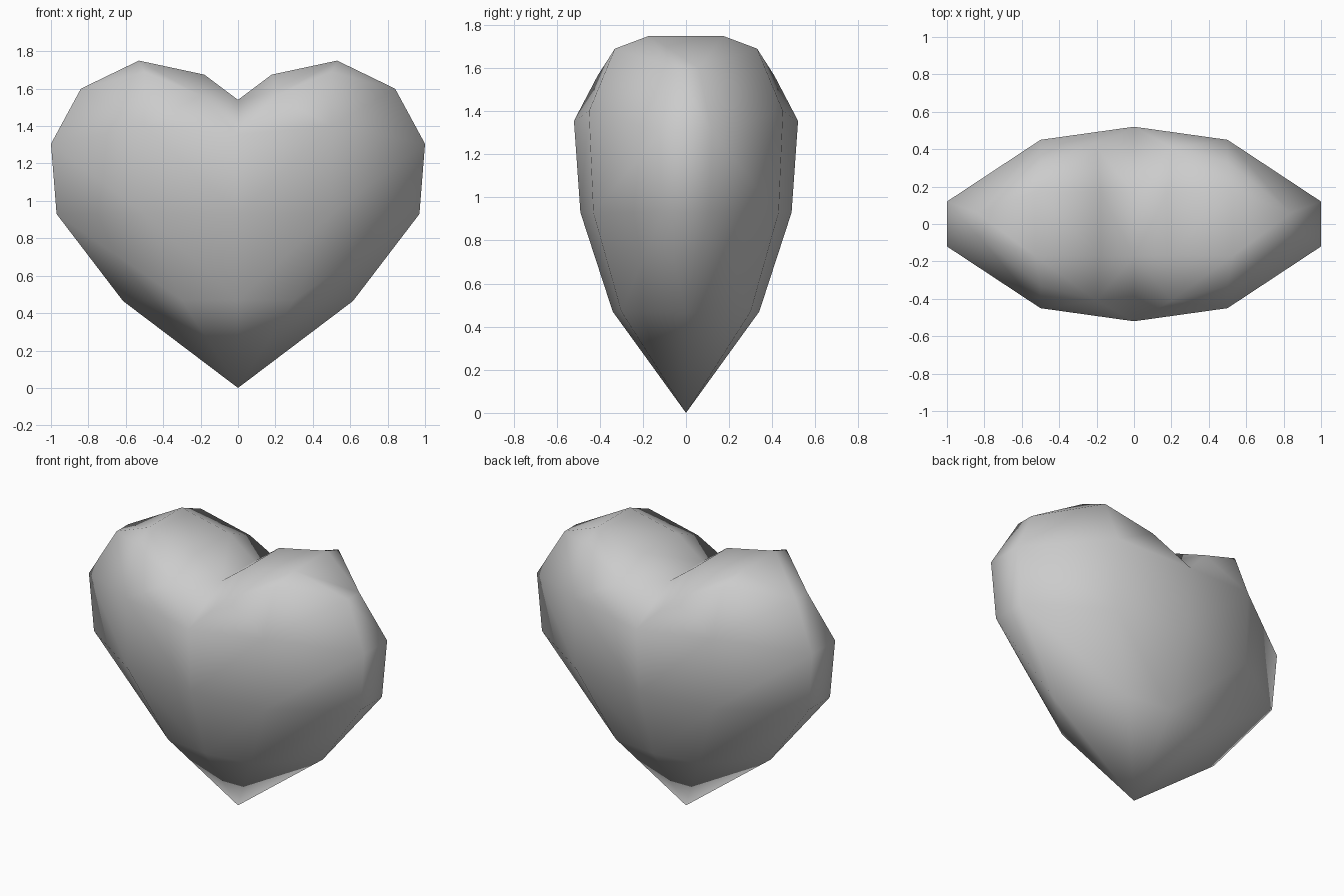
import bpy
import bmesh

cube = bpy.data.objects.get("Cube")
if cube:
    bpy.data.objects.remove(cube, do_unlink=True)

# Control points of one quarter: c = centre line, m = cheek, r = rim
P = {
    "tip": (0, 0, 0),
    "c1": (0, .34, .47), "c2": (0, .49, .93), "c3": (0, .52, 1.355), "c4": (0, .17, 1.54),
    "m1": (.30, .30, .47), "m2": (.50, .43, .93), "m3": (.50, .45, 1.40),
    "m4": (.20, .41, 1.565), "m5": (.50, .33, 1.69),
    "r1": (.615, 0, .465), "r2": (.97, .11, .93), "r3": (1, .12, 1.305),
    "r4": (.84, .06, 1.60), "r5": (.53, .17, 1.75), "r6": (.18, .17, 1.675),
}
# Faces of one quarter
QUARTER = ["tip c1 m1", "tip m1 r1", "c1 c2 m2 m1", "c2 c3 m3 m2", "m1 m2 r2 r1",
           "m2 m3 r3 r2", "c3 m4 m3", "c3 c4 m4", "c4 r6 m4", "m4 m5 m3",
           "m4 r6 r5 m5", "m5 r5 r4", "m3 m5 r4", "m3 r4 r3"]
RIM = ["r1", "r2", "r3", "r4", "r5", "r6", "c4"]

bm = bmesh.new()
cache = {}


def vert(name, sx, sy):
    x, y, z = P[name]
    co = (x * sx, y * sy, z)
    if co not in cache:
        cache[co] = bm.verts.new(co)
    return cache[co]


def face(corners):
    bm.faces.new(list(dict.fromkeys(corners)))


for sx in (1, -1):
    # Puffed front and back
    for sy in (1, -1):
        for names in QUARTER:
            face([vert(n, sx, sy) for n in names.split()])
    # Narrow band around the rim, down into the cleft
    for a, b in zip(RIM, RIM[1:]):
        face([vert(a, sx, 1), vert(b, sx, 1), vert(b, sx, -1), vert(a, sx, -1)])

bmesh.ops.recalc_face_normals(bm, faces=bm.faces)
for f in bm.faces:
    f.smooth = True

mesh = bpy.data.meshes.new("heart")
bm.to_mesh(mesh)
bm.free()
heart = bpy.data.objects.new("heart", mesh)
bpy.context.collection.objects.link(heart)

# Plain grey surface
grey = bpy.data.materials.new("light_grey")
grey.use_nodes = True
colour = (.6, .6, .6, 1)
grey.diffuse_color = colour
grey.node_tree.nodes["Principled BSDF"].inputs["Base Color"].default_value = colour
mesh.materials.append(grey)
